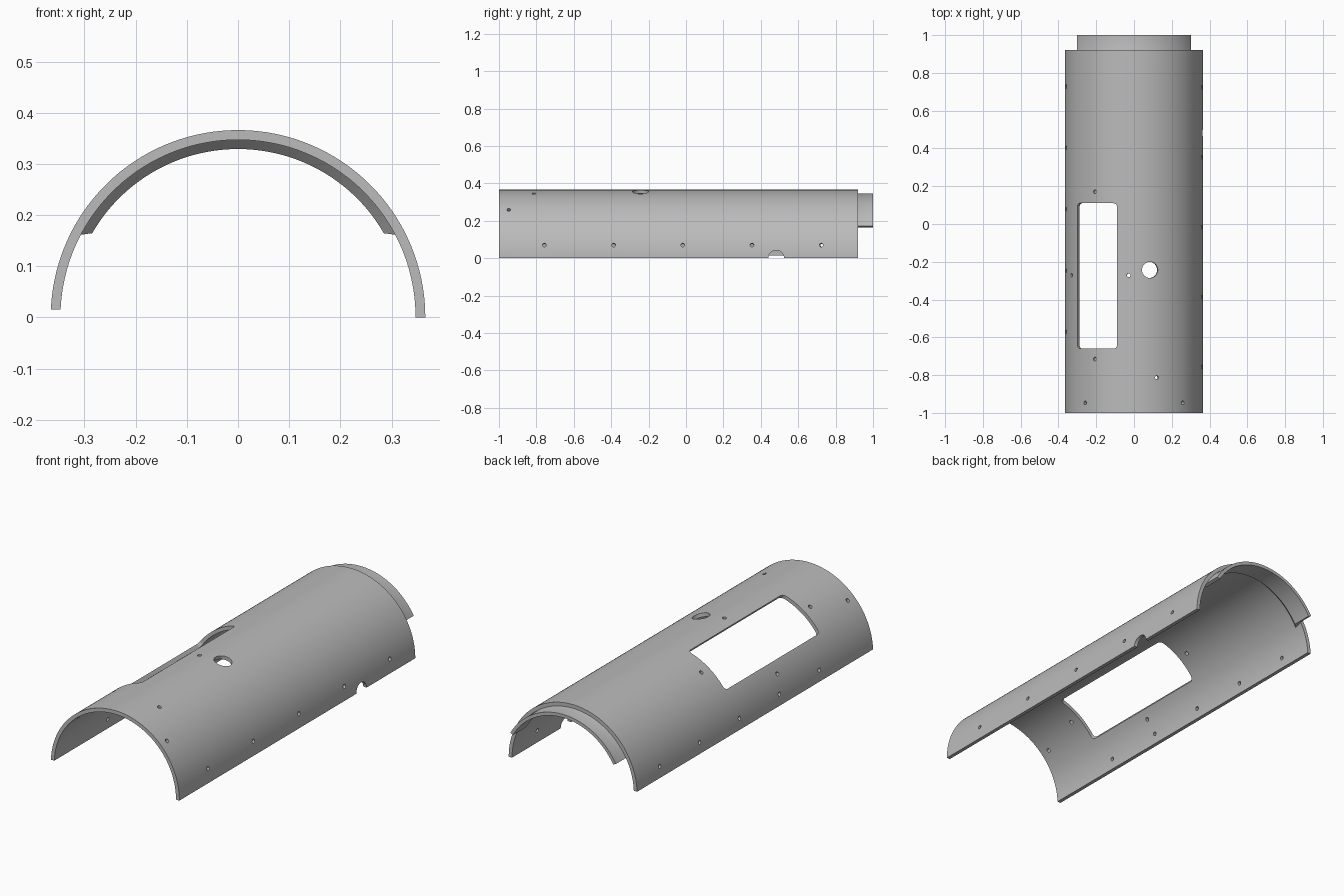
import bpy, bmesh
from math import sin, cos, asin, radians, degrees, pi
from mathutils import Matrix

if "Cube" in bpy.data.objects:
    bpy.data.objects.remove(bpy.data.objects["Cube"])

R_OUT, R_IN = 0.366, 0.347
Y_FRONT, Y_SHELL = -1.0, 0.92
SEGMENTS = 120

grey = bpy.data.materials.new("plain grey")
grey.use_nodes = True
grey.diffuse_color = (0.5, 0.5, 0.5, 1)
grey.node_tree.nodes["Principled BSDF"].inputs["Base Color"].default_value = (0.5, 0.5, 0.5, 1)


def make_object(name, bm):
    bmesh.ops.recalc_face_normals(bm, faces=bm.faces)
    mesh = bpy.data.meshes.new(name)
    bm.to_mesh(mesh)
    bm.free()
    mesh.materials.append(grey)
    obj = bpy.data.objects.new(name, mesh)
    bpy.context.collection.objects.link(obj)
    return obj


def swept_ring(name, section):
    """Sweep a closed section of (radius, y, start angle, end angle) about the y axis."""
    bm = bmesh.new()
    rings = []
    for i in range(SEGMENTS + 1):
        ring = []
        for r, y, start, end in section:
            a = start + (end - start) * i / SEGMENTS
            ring.append(bm.verts.new((r * cos(a), y, r * sin(a))))
        rings.append(ring)
    n = len(section)
    for a, b in zip(rings, rings[1:]):
        for j in range(n):
            k = (j + 1) % n
            bm.faces.new((a[j], a[k], b[k], b[j]))
    bm.faces.new(rings[0])
    bm.faces.new(rings[-1])
    return make_object(name, bm)


def radial(tilt, y, r=0.355):
    """Frame on the shell, its z axis pointing outward, tilted from vertical toward +x."""
    t = radians(tilt)
    return Matrix.Translation((r * sin(t), y, r * cos(t))) @ Matrix.Rotation(t, 4, 'Y')


def add_hole(bm, tilt, y, radius, sides=20, r=0.355):
    bmesh.ops.create_cone(bm, cap_ends=True, segments=sides, radius1=radius,
                          radius2=radius, depth=0.1, matrix=radial(tilt, y, r))


# Half-tube shell, one long edge trimmed slightly higher than the other
def shell_point(r, y):
    return (r, y, 0, pi - asin(0.015 / r))


shell = swept_ring("half_tube_shell", [
    shell_point(R_OUT, Y_FRONT), shell_point(R_OUT, Y_SHELL),
    shell_point(R_IN, Y_SHELL), shell_point(R_IN, Y_FRONT)])

# Joining lip at the back, with a tapered root inside the shell
lip_section = [(0.349, 0.873, 27.5), (0.329, 0.895, 30), (0.329, 1.0, 30),
               (0.346, 1.0, 29.6), (0.346, 0.92, 29.6), (0.349, 0.91, 29)]
lip = swept_ring("joining_lip", [(r, y, radians(a), pi - radians(a))
                                 for r, y, a in lip_section])

# Cutter: rounded access window
cut = bmesh.new()
WINDOW_TILT = -34.5
bmesh.ops.create_cube(cut, size=1)
bmesh.ops.scale(cut, vec=(0.255, 0.77, 0.14), verts=cut.verts)
uprights = [e for e in cut.edges if abs(e.verts[0].co.z - e.verts[1].co.z) > 0.1]
bmesh.ops.bevel(cut, geom=uprights, offset=0.02, segments=6, profile=0.5, affect='EDGES')
bmesh.ops.transform(cut, matrix=radial(WINDOW_TILT, -0.275, 0.35), verts=cut.verts)

# Cutter: screw holes around the window
for side in (-1, 1):
    add_hole(cut, WINDOW_TILT + side * 30, -0.272, 0.01)
    add_hole(cut, WINDOW_TILT, -0.272 + side * 0.443, 0.01)

# Cutter: large round port, small pilot hole and front pair
add_hole(cut, 13.4, -0.243, 0.043, 48)
add_hole(cut, 19.3, -0.813, 0.01)
for side in (-1, 1):
    add_hole(cut, side * 45, -0.947, 0.01)

# Cutter: rows of screw holes along both long edges
SIDE_TILT = 90 - degrees(asin(0.07 / R_OUT))
for i in range(5):
    add_hole(cut, SIDE_TILT, 0.723 - 0.37 * i, 0.01)
    add_hole(cut, -SIDE_TILT, 0.728 - 0.325 * i, 0.01)

# Cutter: half-round notch in the long edge
add_hole(cut, 90, 0.482, 0.042, 48)
cutter = make_object("opening_cutter", cut)
cutter.hide_render = True

# Cut the openings and drop the cutter
mod = shell.modifiers.new("openings", 'BOOLEAN')
mod.operation = 'DIFFERENCE'
mod.solver = 'EXACT'
mod.object = cutter
bpy.ops.object.select_all(action='DESELECT')
bpy.context.view_layer.objects.active = shell
shell.select_set(True)
bpy.ops.object.modifier_apply(modifier=mod.name)
bpy.data.objects.remove(cutter)

# Smooth curved faces, sharp rims
lip.select_set(True)
bpy.ops.object.shade_smooth_by_angle(angle=radians(25))
